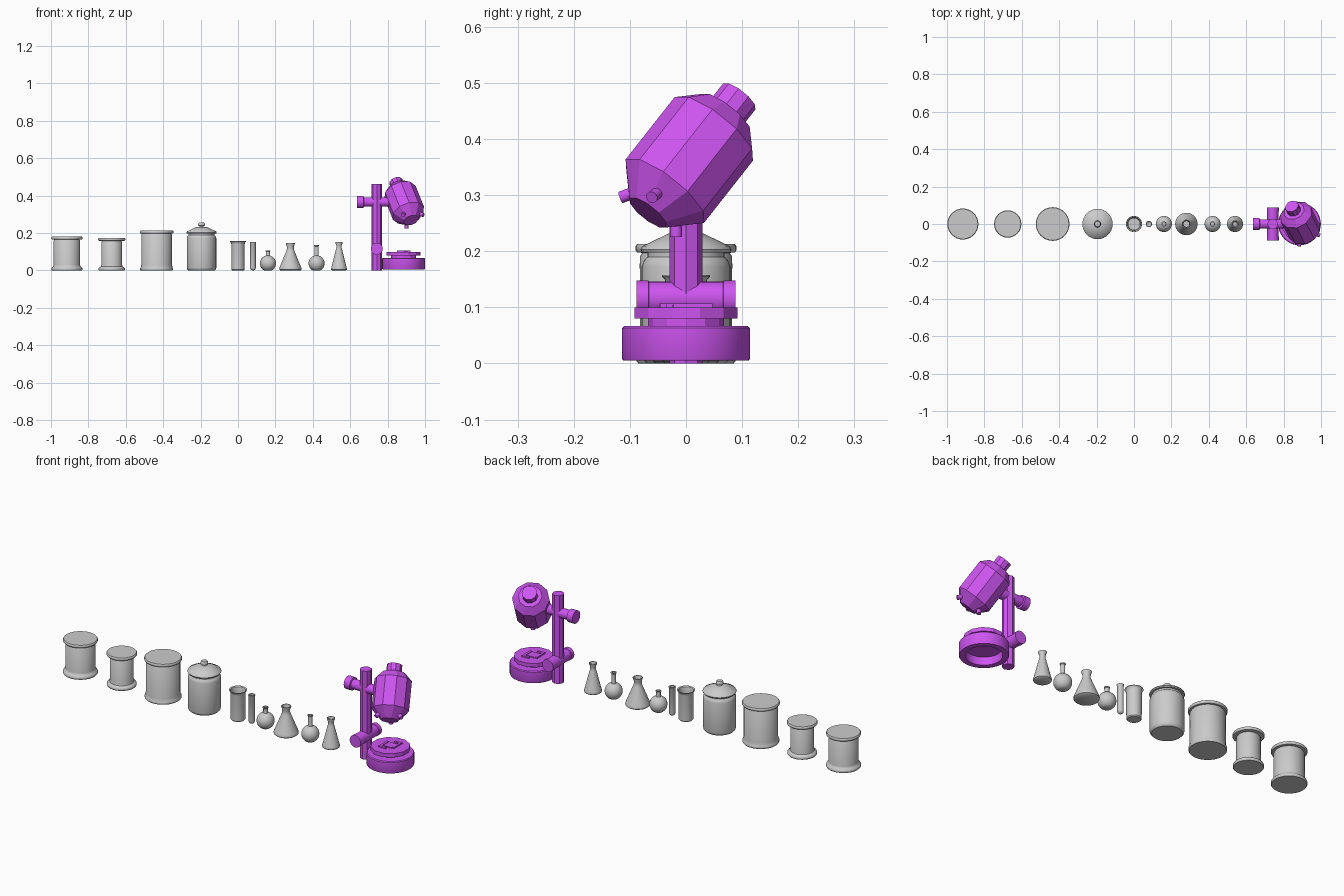
import bpy, bmesh, math
from mathutils import Vector, Matrix

if "Cube" in bpy.data.objects:
    bpy.data.objects.remove(bpy.data.objects["Cube"])

purple = bpy.data.materials.new("purple_enamel")
purple.diffuse_color = (0.62, 0.09, 0.88, 1)
purple.use_nodes = True
purple.node_tree.nodes["Principled BSDF"].inputs["Base Color"].default_value = purple.diffuse_color


def lathe(name, profile, loc, axis=(0, 0, 1), sides=32, smooth=True, mat=None, turn=0.0):
    """Revolve (radius, height) points about an axis through loc."""
    bm = bmesh.new()
    rows = []
    for r, h in profile:
        if r == 0:
            rows.append([bm.verts.new((0, 0, h))] * sides)
        else:
            rows.append([bm.verts.new((r * math.cos(a), r * math.sin(a), h))
                         for a in (turn + 2 * math.pi * i / sides for i in range(sides))])
    for a, b in zip(rows, rows[1:]):
        for i in range(sides):
            j = (i + 1) % sides
            vs = list(dict.fromkeys((a[i], a[j], b[j], b[i])))
            if len(vs) > 2:
                bm.faces.new(vs)
    bmesh.ops.recalc_face_normals(bm, faces=bm.faces)
    return finish(name, bm, Matrix.Translation(loc) @
                  Vector(axis).to_track_quat('Z', 'Y').to_matrix().to_4x4(), smooth, mat)


def finish(name, bm, matrix, smooth=False, mat=None):
    me = bpy.data.meshes.new(name)
    bm.to_mesh(me)
    bm.free()
    ob = bpy.data.objects.new(name, me)
    ob.matrix_world = matrix
    bpy.context.collection.objects.link(ob)
    if mat:
        me.materials.append(mat)
    if smooth:
        bpy.ops.object.select_all(action='DESELECT')
        ob.select_set(True)
        bpy.context.view_layer.objects.active = ob
        bpy.ops.object.shade_smooth_by_angle(angle=math.radians(40))
    return ob


def box(name, loc, size, turn=0.0):
    bm = bmesh.new()
    bmesh.ops.create_cube(bm, size=1)
    m = Matrix.Translation(loc) @ Matrix.Rotation(turn, 4, 'Z') @ Matrix.Diagonal((*size, 1))
    bmesh.ops.transform(bm, matrix=m, verts=bm.verts)
    return finish(name, bm, Matrix(), mat=purple)


# Storage jars with flared foot and flat lid: x, lid radius, foot radius, body radius, height
for i, (x, lid, foot, r, h) in enumerate([(-0.915, 0.083, 0.083, 0.071, 0.181),
                                          (-0.675, 0.073, 0.071, 0.056, 0.174),
                                          (-0.435, 0.09, 0.088, 0.082, 0.213)]):
    lathe(f"storage_jar_{i + 1}",
          [(0, 0), (foot - 0.003, 0), (foot, 0.004), (foot, 0.011), (foot - 0.003, 0.016),
           (r + 0.002, 0.022), (r, 0.03), (r, h - 0.022), (r - 0.004, h - 0.016),
           (lid - 0.003, h - 0.015), (lid, h - 0.011), (lid, h - 0.004), (lid - 0.003, h), (0, h)],
          (x, 0, 0))

# Jar with a conical knobbed lid
lathe("apothecary_jar", [(0, 0), (0.07, 0), (0.077, 0.007), (0.079, 0.015), (0.079, 0.172),
                         (0.076, 0.182), (0.069, 0.19), (0.069, 0.2), (0, 0.2)], (-0.195, 0, 0))
lathe("apothecary_lid", [(0, 0.198), (0.079, 0.198), (0.081, 0.203), (0.078, 0.209),
                         (0.03, 0.232), (0.012, 0.233), (0.011, 0.237), (0.018, 0.24),
                         (0.018, 0.25), (0.014, 0.256), (0, 0.257)], (-0.195, 0, 0))

# Beaker and test tube, both open at the top
lathe("beaker", [(0, 0), (0.03, 0), (0.035, 0.005), (0.036, 0.14), (0.038, 0.15), (0.043, 0.155),
                 (0.042, 0.158), (0.036, 0.154), (0.032, 0.14), (0.031, 0.008), (0, 0.006)], (0, 0, 0))
lathe("test_tube", [(0, 0), (0.008, 0.002), (0.014, 0.008), (0.015, 0.015), (0.015, 0.144),
                    (0.017, 0.147), (0.017, 0.151), (0.012, 0.151), (0.012, 0.015), (0, 0.006)],
      (0.08, 0, 0), sides=24)

# Round flasks: sphere with a flattened bottom and a neck
for i, (x, h) in enumerate([(0.16, 0.108), (0.42, 0.135)]):
    n, r, c = 0.011, 0.043, 0.038
    arc = [(r * math.cos(t), c + r * math.sin(t))
           for t in (math.radians(-62 + k * 136 / 12) for k in range(13))]
    lathe(f"round_flask_{i + 1}",
          [(0, 0)] + arc + [(n, 0.085), (n, h - 0.006), (0.014, h - 0.003), (0.014, h),
                            (0.009, h), (0.009, 0.06), (0, 0.06)], (x, 0, 0))

# Conical flasks: x, base radius, neck radius, lip radius, height
for i, (x, r, n, lip, h) in enumerate([(0.28, 0.06, 0.019, 0.024, 0.146),
                                       (0.54, 0.043, 0.014, 0.02, 0.152)]):
    lathe(f"conical_flask_{i + 1}",
          [(0, 0), (r - 0.006, 0), (r - 0.001, 0.004), (r, 0.01), (r - 0.003, 0.018),
           (n + 0.003, h - 0.042), (n, h - 0.033), (n, h - 0.018), (lip, h - 0.003), (lip, h),
           (lip - 0.004, h), (n - 0.004, h - 0.018), (n - 0.003, h - 0.033), (r - 0.006, 0.014),
           (0, 0.008)], (x, 0, 0))

# Microscope foot (hollow underneath) and faceted stage
BX = 0.885
lathe("microscope_foot", [(0, 0.045), (0.083, 0.045), (0.085, 0.005), (0.112, 0.005),
                          (0.114, 0.009), (0.114, 0.063), (0.11, 0.067), (0, 0.067)],
      (BX, 0, 0), sides=40, mat=purple)
lathe("stage_support", [(0, 0.06), (0.068, 0.06), (0.068, 0.082), (0, 0.082)],
      (BX, 0, 0), sides=12, smooth=False, mat=purple)
lathe("stage", [(0, 0.08), (0.095, 0.08), (0.095, 0.1), (0, 0.1)],
      (BX, 0, 0), sides=12, smooth=False, mat=purple, turn=math.pi / 12)

# Slide and its clips
box("stage_slide", (BX, 0, 0.1015), (0.05, 0.05, 0.005))
for s in (-1, 1):
    box("stage_clip", (BX + s * 0.03, s * 0.012, 0.102), (0.012, 0.07, 0.01))
    box("stage_clip_tip", (BX + s * 0.016, s * 0.04, 0.102), (0.04, 0.012, 0.01))

# Column with its focus knobs and the arm that carries the head
PX = 0.742
lathe("column", [(0, 0), (0.029, 0), (0.029, 0.463), (0, 0.463)],
      (PX, 0, 0), sides=8, smooth=False, mat=purple)
half = [(0.03, 0), (0.03, 0.066), (0.032, 0.067), (0.032, 0.088), (0, 0.088)]
for s in (-1, 1):
    lathe("focus_knob", half, (PX, 0, 0.116), axis=(0, s, 0), sides=24, mat=purple)
lathe("head_arm", [(0, 0), (0.033, 0), (0.033, 0.034), (0.025, 0.036), (0.025, 0.19), (0, 0.19)],
      (0.637, 0, 0.366), axis=(1, 0, 0), sides=24, mat=purple)

# Tilted faceted head with eyepiece
tilt = Vector((-0.30, 0.59, 0.75)).normalized()
centre = Vector((0.888, 0.007, 0.364))
lathe("head", [(0, -0.127), (0.042, -0.127), (0.09, -0.076), (0.09, 0.072), (0.057, 0.107),
               (0, 0.107)], centre, axis=tilt, sides=10, smooth=False, mat=purple)
lathe("eyepiece", [(0, 0.1), (0.037, 0.1), (0.037, 0.149), (0, 0.149)],
      centre, axis=tilt, sides=10, smooth=False, mat=purple)

# Three objectives around the head axis, one pointing straight down
pivot = centre - tilt * 0.042
for k in range(3):
    d = Matrix.Rotation(k * 2 * math.pi / 3, 3, tilt) @ Vector((0, 0, -1))
    lathe("objective", [(0, 0.05), (0.011, 0.05), (0.011, 0.107), (0, 0.107)],
          pivot, axis=d, sides=10, mat=purple)
